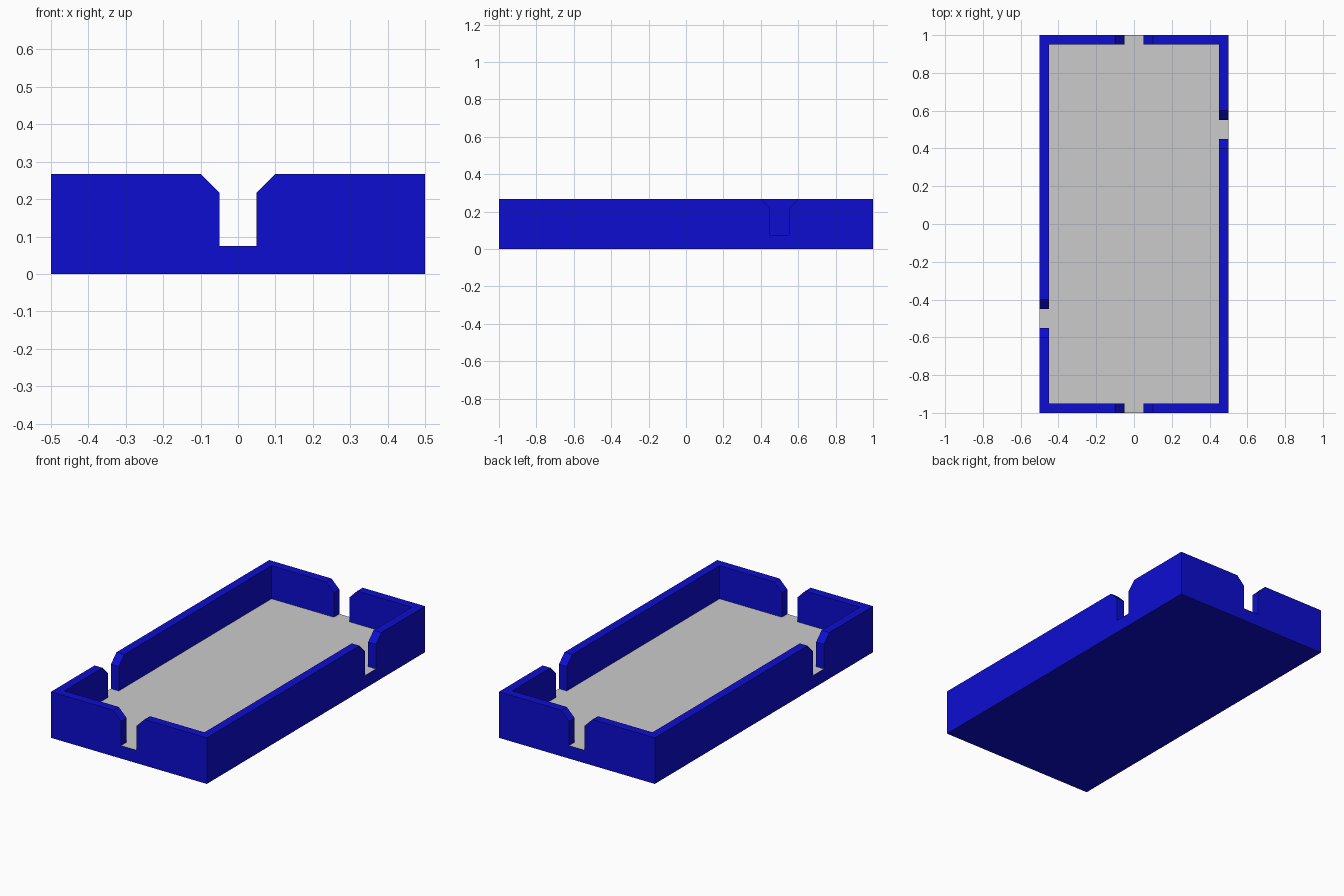
import bpy, bmesh, math
from mathutils import Matrix

if "Cube" in bpy.data.objects:
    bpy.data.objects.remove(bpy.data.objects["Cube"])

H, FLOOR, T = 0.267, 0.075, 0.05      # wall height, floor height, wall thickness
HALF_X, HALF_Y = 0.5, 1.0
SLOT, BEVEL = 0.05, 0.05              # slot half width, chamfer size


def material(name, rgb):
    m = bpy.data.materials.new(name)
    m.diffuse_color = (*rgb, 1.0)
    m.use_nodes = True
    m.node_tree.nodes["Principled BSDF"].inputs["Base Color"].default_value = m.diffuse_color
    return m


blue = material("blue", (0.004, 0.004, 0.64))
grey = material("light grey", (0.6, 0.6, 0.6))


def finish(name, bm):
    bmesh.ops.recalc_face_normals(bm, faces=bm.faces[:])
    # Floor-level faces looking up are grey, everything else blue
    for f in bm.faces:
        low = f.calc_center_median().z < FLOOR + 0.01
        f.material_index = 1 if f.normal.z > 0.9 and low else 0
    me = bpy.data.meshes.new(name)
    bm.to_mesh(me)
    bm.free()
    me.materials.append(blue)
    me.materials.append(grey)
    ob = bpy.data.objects.new(name, me)
    bpy.context.collection.objects.link(ob)
    return ob


def add_wall(bm, half_len, dist, slot_at, angle):
    """Slotted wall with mitred ends, turned about z from the front side."""
    c, w, s = slot_at, SLOT + BEVEL, SLOT
    profile = [(-half_len, 0), (half_len, 0), (half_len, H),
               (c + w, H), (c + s, H - BEVEL), (c + s, FLOOR),
               (c - s, FLOOR), (c - s, H - BEVEL), (c - w, H), (-half_len, H)]
    rot = Matrix.Rotation(math.radians(angle), 4, 'Z')
    lim = half_len - T
    outer = [bm.verts.new((x, -dist, z)) for x, z in profile]
    inner = [bm.verts.new((max(-lim, min(lim, x)), -dist + T, z)) for x, z in profile]
    bmesh.ops.transform(bm, matrix=rot, verts=outer + inner)
    bm.faces.new(outer)
    bm.faces.new(inner[::-1])
    n = len(profile)
    for i in range(n):
        if i in (1, n - 1):            # mitre ends stay open and are welded
            continue
        j = (i + 1) % n
        bm.faces.new((outer[i], outer[j], inner[j], inner[i]))


# Rim: four slotted walls welded at the corners
bm = bmesh.new()
add_wall(bm, HALF_X, HALF_Y, 0.0, 0)
add_wall(bm, HALF_Y, HALF_X, 0.5, 90)
add_wall(bm, HALF_X, HALF_Y, 0.0, 180)
add_wall(bm, HALF_Y, HALF_X, 0.5, 270)
bmesh.ops.remove_doubles(bm, verts=bm.verts[:], dist=0.0005)
finish("tray_walls", bm)

# Floor slab inside the rim
bm = bmesh.new()
size = (2 * (HALF_X - T), 2 * (HALF_Y - T), FLOOR)
bmesh.ops.create_cube(bm, size=1, matrix=Matrix.Translation((0, 0, FLOOR / 2))
                      @ Matrix.Diagonal((*size, 1)))
finish("tray_floor", bm)
